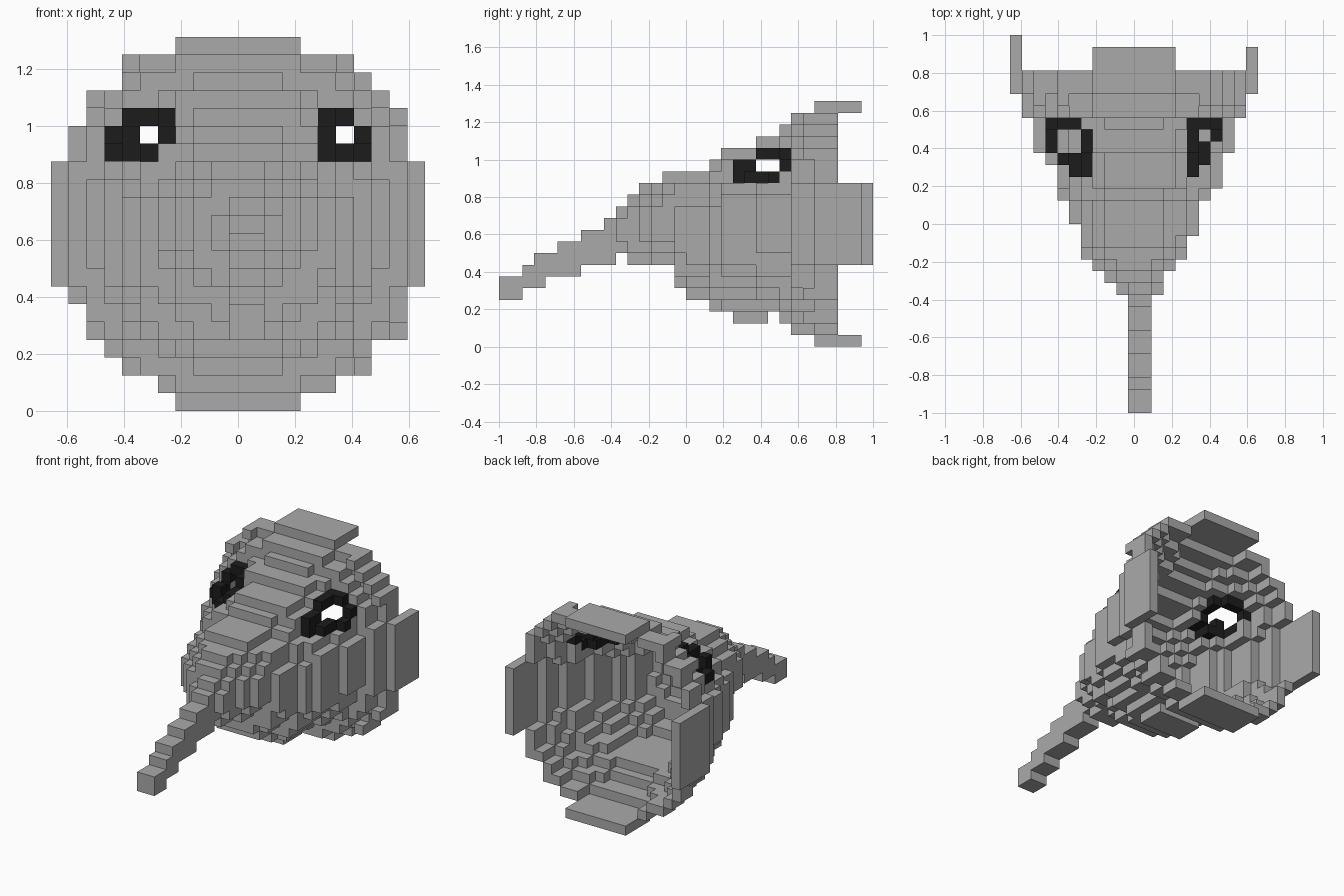
import bpy, bmesh
from mathutils import Vector

cube = bpy.data.objects.get("Cube")
if cube:
    bpy.data.objects.remove(cube, do_unlink=True)

U = 0.0625                       # block size
ORIGIN = Vector((-10.5 * U, -1.0, 0.0))
BACK = 29                        # first empty layer behind the mask
N = 21                           # blocks across and up


def material(name, rgb):
    m = bpy.data.materials.new(name)
    m.use_nodes = True
    m.diffuse_color = (*rgb, 1)
    m.node_tree.nodes["Principled BSDF"].inputs["Base Color"].default_value = (*rgb, 1)
    return m


GREY = material("mask grey", (0.4, 0.4, 0.4))
BLACK = material("eye black", (0.012, 0.012, 0.012))

# Growing oval layers: depth -> left, right, bottom, top block
LAYERS = {10: (9, 12, 8, 11), 11: (8, 12, 7, 12), 12: (7, 13, 7, 13),
          13: (6, 14, 7, 13), 14: (6, 14, 7, 14), 15: (6, 15, 5, 14),
          16: (5, 15, 4, 14), 18: (4, 16, 3, 15), 19: (4, 17, 3, 16),
          21: (3, 17, 3, 16), 22: (2, 18, 3, 17),
          24: (2, 18, 2, 18), 25: (1, 19, 1, 19), 27: (0, 20, 0, 20)}


def inside(i, k, box):
    l, r, b, t = box
    dx = (2 * i - l - r) / (r - l + 1)
    dz = (2 * k - b - t) / (t - b + 1)
    return dx * dx + dz * dz <= 1


# Depth at which each column of the mask begins
onset = {}
for j, box in LAYERS.items():
    for i in range(N):
        for k in range(N):
            if inside(i, k, box):
                onset.setdefault((i, k), j)

# Uneven corners of the rim
for corner in ((4, 19), (16, 19), (17, 18), (2, 17), (18, 17), (19, 16),
               (17, 2), (19, 4)):
    onset.setdefault(corner, 26)
for corner in ((5, 1), (1, 5)):
    onset.pop(corner, None)

# Eye rims: height -> column: depth
EYE = {14: {3: 22, 4: 21, 5: 20, 15: 20, 16: 21, 17: 23},
       15: {3: 24, 4: 21, 6: 20, 15: 20, 17: 24},
       16: {4: 24, 5: 24, 6: 22, 15: 22, 16: 24}}
EYE_DEPTHS = {14: range(20, 24), 15: range(20, 25), 16: range(22, 25)}
for k, cols in EYE.items():
    for i, j in cols.items():
        onset[i, k] = j

# Hollow shell, open at the back, with eye holes cut through
shell, eyes = set(), set()
for (i, k), start in onset.items():
    around = [onset.get(c, BACK) for c in
              ((i - 1, k), (i + 1, k), (i, k - 1), (i, k + 1))]
    for j in range(start, max(start + 1, max(around))):
        if k == 15 and (i in (5, 16) or j in (22, 23)):
            continue
        rim = i in EYE.get(k, {}) and j in EYE_DEPTHS[k]
        (eyes if rim else shell).add((i, j, k))

# Thin stepped beak
BEAK = [(4, 5), (4, 5), (5, 6), (5, 7), (6, 7), (6, 8), (6, 8), (7, 9), (7, 9), (7, 10)]
beak = {(i, j, k) for j, (lo, hi) in enumerate(BEAK)
        for k in range(lo, hi + 1) for i in (10, 11)}


# Flat chin pad and tabs behind the rim
def block(xs, ys, zs):
    return {(i, j, k) for i in xs for j in ys for k in zs}


parts = {
    "mask_shell": (shell, GREY),
    "eye_rims": (eyes, BLACK),
    "beak": (beak, GREY),
    "chin_pad": (block(range(8, 13), range(20, 23), [2]), GREY),
    "top_tab": (block(range(7, 14), range(BACK, 31), [20]), GREY),
    "bottom_tab": (block(range(7, 14), range(BACK, 31), [0]), GREY),
    "right_tab": (block([0], range(BACK, 32), range(7, 14)), GREY),
    "left_tab": (block([20], range(BACK, 31), range(7, 14)), GREY),
}
filled = set().union(*(cells for cells, _ in parts.values()))


def build(name, cells, mat):
    """Make the outer faces of a set of blocks and merge the flat areas."""
    bm = bmesh.new()
    for cell in sorted(cells):
        for axis in range(3):
            for side in (0, 1):
                step = list(cell)
                step[axis] += 2 * side - 1
                if tuple(step) in filled:
                    continue
                a, b = (axis + 1) % 3, (axis + 2) % 3
                ring = []
                for da, db in ((0, 0), (1, 0), (1, 1), (0, 1)):
                    p = Vector(cell)
                    p[axis] += side
                    p[a] += da
                    p[b] += db
                    ring.append(bm.verts.new(ORIGIN + p * U))
                bm.faces.new(ring if side else ring[::-1])
    bmesh.ops.remove_doubles(bm, verts=bm.verts, dist=U / 100)
    bmesh.ops.dissolve_limit(bm, angle_limit=0.01, verts=bm.verts, edges=bm.edges)
    mesh = bpy.data.meshes.new(name)
    bm.to_mesh(mesh)
    bm.free()
    mesh.materials.append(mat)
    bpy.context.collection.objects.link(bpy.data.objects.new(name, mesh))


for name, (cells, mat) in parts.items():
    build(name, cells, mat)
